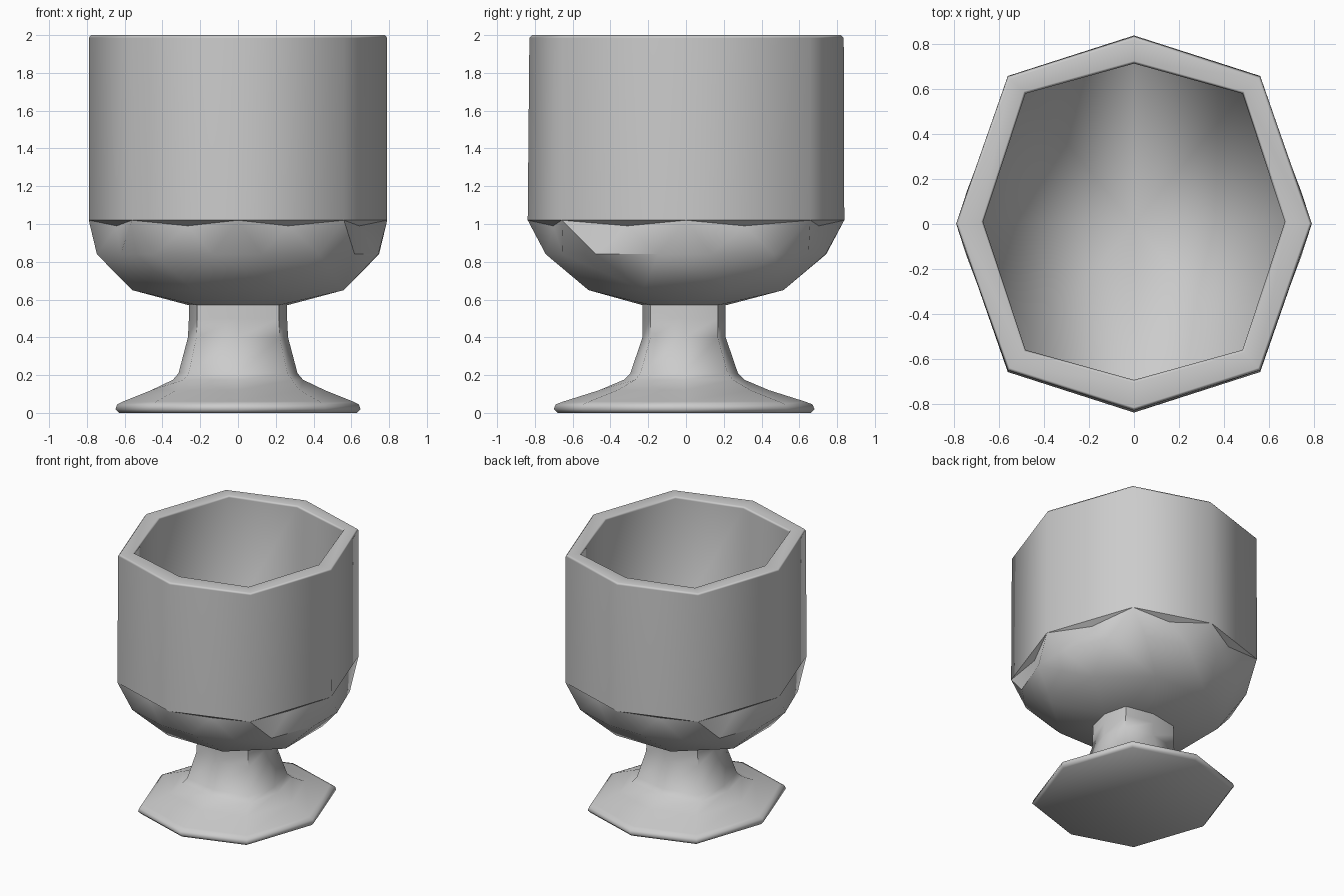
import bpy, bmesh
from math import radians

if "Cube" in bpy.data.objects:
    bpy.data.objects.remove(bpy.data.objects["Cube"])


def octagon(bm, rx, ry, z, oy=0.0, ka=0.71, kb=0.785):
    """Eight-sided ring with corners on the axes, diagonals pushed out a little."""
    a, b = ka * rx, kb * ry
    pts = [(rx, 0), (a, b), (0, ry), (-a, b), (-rx, 0), (-a, -b), (0, -ry), (a, -b)]
    return [bm.verts.new((x, y + oy, z)) for x, y in pts]


def skin(bm, rings):
    for lo, hi in zip(rings, rings[1:]):
        n = len(lo)
        for i in range(n):
            j = (i + 1) % n
            bm.faces.new((lo[i], lo[j], hi[j], hi[i]))


def finish(bm, name, angle, weighted=False, flip=False):
    bmesh.ops.recalc_face_normals(bm, faces=bm.faces)
    mesh = bpy.data.meshes.new(name)
    bm.to_mesh(mesh)
    bm.free()
    ob = bpy.data.objects.new(name, mesh)
    bpy.context.collection.objects.link(ob)
    bpy.ops.object.select_all(action='DESELECT')
    ob.select_set(True)
    bpy.context.view_layer.objects.active = ob
    bpy.ops.object.shade_smooth_by_angle(angle=radians(angle))
    if weighted:
        ob.modifiers.new("flat_rim", 'WEIGHTED_NORMAL').keep_sharp = True
    return ob


# Foot and stem: octagonal profile (x radius, y radius, z)
bm = bmesh.new()
profile = [(0.63, 0.67, 0.0), (0.648, 0.69, 0.02), (0.64, 0.68, 0.045),
           (0.61, 0.64, 0.06), (0.46, 0.45, 0.12), (0.345, 0.32, 0.175),
           (0.315, 0.285, 0.21), (0.265, 0.22, 0.4), (0.26, 0.22, 0.5),
           (0.26, 0.22, 0.575)]
rings = []
for rx, ry, z in profile:
    stem = z > 0.15                    # the stem is squarer than the foot
    rings.append(octagon(bm, rx, ry, z, -0.01,
                         0.83 if stem else 0.71, 0.81 if stem else 0.785))
bm.faces.new(rings[0])
skin(bm, rings)
finish(bm, "stem_and_foot", 65)

# Cup: outer wall, rim, inner wall
bm = bmesh.new()
outer = [octagon(bm, 0.79, 0.838, 1.02),
         octagon(bm, 0.79, 0.832, 1.985, 0.003),
         octagon(bm, 0.778, 0.818, 2.0, 0.003),
         octagon(bm, 0.68, 0.715, 2.0, 0.01, 0.72, 0.81),
         octagon(bm, 0.67, 0.703, 1.985, 0.01, 0.72, 0.81),
         octagon(bm, 0.67, 0.703, 1.04, 0.01, 0.72, 0.81)]
skin(bm, outer)

# Sunken floor meeting in the middle
centre = bm.verts.new((0, 0, 0.66))
floor = outer[-1]
for i in range(8):
    bm.faces.new((floor[i], floor[(i + 1) % 8], centre))
finish(bm, "cup", 60, weighted=True)

# Cut-gem facets under the cup
bm = bmesh.new()
top = octagon(bm, 0.79, 0.838, 1.02)
neck = octagon(bm, 0.26, 0.22, 0.57, -0.008, 0.83, 0.81)


def on_edge(i, t, sx, sy, z):
    p = top[i].co.lerp(top[(i + 1) % 8].co, t)
    return bm.verts.new((p.x * sx, p.y * sy, z))


after = [on_edge(i, 0.22, 1.01, 0.93, 0.84) for i in range(8)]
before = [on_edge(i, 0.76, 1.01, 0.93, 0.84) for i in range(8)]
low = [on_edge(i, 0.5, 0.83, 0.69, 0.65) for i in range(8)]
notch = [on_edge(i, 0.5, 0.95, 0.94, 0.99) for i in range(8)]
for i in range(8):
    j, k = (i + 1) % 8, i - 1
    bm.faces.new((top[i], before[k], after[i]))
    bm.faces.new((top[i], notch[i], top[j]))
    bm.faces.new((top[i], after[i], notch[i]))
    bm.faces.new((after[i], before[i], notch[i]))
    bm.faces.new((before[i], top[j], notch[i]))
    bm.faces.new((after[i], low[i], before[i]))
    bm.faces.new((before[k], low[k], low[i], after[i]))
    bm.faces.new((low[i], neck[i], neck[j]))
    bm.faces.new((low[k], neck[i], low[i]))
finish(bm, "gem_facets", 45)
